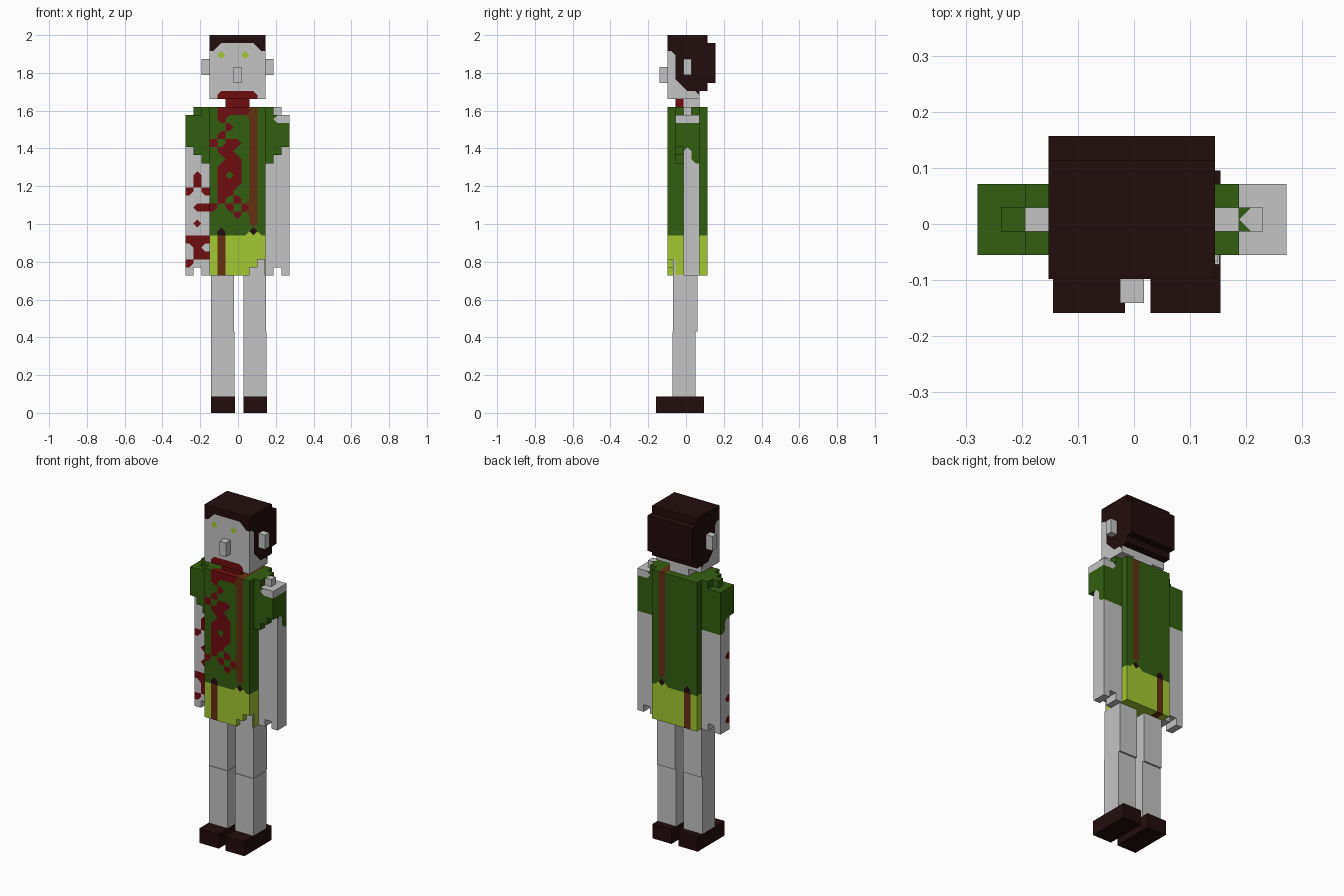
import bpy
import bmesh
from mathutils import Vector

if "Cube" in bpy.data.objects:
    bpy.data.objects.remove(bpy.data.objects["Cube"], do_unlink=True)

# Materials
COLOURS = {
    "skin grey": (0.55, 0.55, 0.55),
    "hair brown": (0.016, 0.004, 0.004),
    "shirt green": (0.034, 0.112, 0.005),
    "shorts lime": (0.366, 0.578, 0.032),
    "blood red": (0.156, 0.004, 0.005),
    "strap brown": (0.125, 0.031, 0.005),
}
SKIN, HAIR, GREEN, LIME, RED, BROWN = range(6)
materials = []
for name, rgb in COLOURS.items():
    mat = bpy.data.materials.new(name)
    mat.use_nodes = True
    mat.diffuse_color = (*rgb, 1)
    bsdf = mat.node_tree.nodes["Principled BSDF"]
    bsdf.inputs["Base Color"].default_value = (*rgb, 1)
    bsdf.inputs["Roughness"].default_value = 0.9
    materials.append(mat)

# Shared block grid: i to the right, j to the back, k down from the top
V = 0.0424
X0, Y0, TOP = -0.152, -0.098, 2.0
CHEST = 9


def to_world(p):
    return Vector((X0 + V * p.x, Y0 + V * p.y, TOP - V * p.z))


def finish(name, bm):
    mesh = bpy.data.meshes.new(name)
    bm.to_mesh(mesh)
    bm.free()
    for mat in materials:
        mesh.materials.append(mat)
    obj = bpy.data.objects.new(name, mesh)
    bpy.context.collection.objects.link(obj)
    return obj


def corner_colour(cells, c, n, du, dw):
    """Painted corners take the colour that most of the four cells share."""
    own = cells[c]
    found = [own]
    for d in (du, dw, du + dw):
        q = Vector(c) + d
        near, above = tuple(map(int, q)), tuple(map(int, q + n))
        if near in cells and above not in cells:
            found.append(cells[near])
    best = max(sorted(set(found)), key=found.count)
    return best if found.count(best) > found.count(own) else own


def blocks(name, ranges, rule):
    """Outer faces of all grid cells for which the rule gives a colour."""
    cells = {}
    for i in range(*ranges[0]):
        for j in range(*ranges[1]):
            for k in range(*ranges[2]):
                colour = rule(i, j, k)
                if colour is not None:
                    cells[i, j, k] = colour
    bm = bmesh.new()
    axes = [Vector((1, 0, 0)), Vector((0, 1, 0)), Vector((0, 0, 1))]

    def face(points, colour, n):
        f = bm.faces.new([bm.verts.new(to_world(p)) for p in points])
        f.material_index = colour
        f.normal_update()
        if f.normal.dot(Vector((n.x, n.y, -n.z))) < 0:
            f.normal_flip()

    for c, own in cells.items():
        for a in range(3):
            u, w = axes[a - 1], axes[a - 2]
            for n in (axes[a], -axes[a]):
                if tuple(map(int, Vector(c) + n)) in cells:
                    continue
                mid = Vector(c) + (axes[0] + axes[1] + axes[2] + n) / 2
                dirs = [(-u, -w), (u, -w), (u, w), (-u, w)]
                cols = [corner_colour(cells, c, n, *d) for d in dirs]
                pts = [mid + (d[0] + d[1]) / 2 for d in dirs]
                if all(q == own for q in cols):
                    face(pts, own, n)
                    continue
                halves = [(pts[m] + pts[m - 1]) / 2 for m in range(4)]
                face(halves, own, n)
                for m in range(4):
                    face([halves[m], pts[m], halves[(m + 1) % 4]], cols[m], n)
    bmesh.ops.remove_doubles(bm, verts=bm.verts, dist=0.0001)
    return finish(name, bm)


def box(name, x, y, z, colour):
    bm = bmesh.new()
    bmesh.ops.create_cube(bm, size=1)
    for v in bm.verts:
        v.co = [lo + (hi - lo) * (t + 0.5) for t, (lo, hi) in zip(v.co, (x, y, z))]
    for f in bm.faces:
        f.material_index = colour
    return finish(name, bm)


# Head with hair, eyes and bloody mouth
def head_rule(i, j, k):
    side = i in (0, 6)
    if j == 5:
        return HAIR if 1 <= k <= 5 else None
    if j == 4:
        return HAIR if k <= 6 else None
    if k == 0 or (side and k <= (1, 5, 6, 6)[j]):
        return HAIR
    if j == 0 and k == 2 and i in (1, 4):
        return LIME
    if j == 0 and k == 7 and 1 <= i <= 5:
        return RED
    return SKIN


blocks("head", ((0, 7), (0, 6), (0, 8)), head_rule)
blocks("nose", ((3, 4), (-1, 0), (4, 6)), lambda i, j, k: SKIN)
blocks("left_ear", ((7, 8), (2, 3), (3, 5)), lambda i, j, k: SKIN)
blocks("right_ear", ((-1, 0), (2, 3), (3, 5)), lambda i, j, k: SKIN)
blocks("neck", ((2, 5), (1, 4), (8, 9)), lambda i, j, k: RED if j == 1 else SKIN)

# Torso: shirt, shorts, straps and splashes; columns of blood for each row
CHEST_BLOOD = "1234 1 2 1 023 12 23 123 13 123 12 13 024 3".split()


def torso_rule(i, j, k):
    r = k - CHEST
    if j == 0 and (r, i) in ((20, 5), (20, 6), (19, 6)):
        return None
    if r == 15 and i in (1, 5):
        return HAIR
    if (i == 5 and r < 15) or (i == 1 and r > 15):
        return BROWN
    if j == 0 and r < len(CHEST_BLOOD) and str(i) in CHEST_BLOOD[r]:
        return RED
    return GREEN if r < 16 else LIME


blocks("torso", ((0, 7), (0, 5), (CHEST, CHEST + 21)), torso_rule)

# Arms: a counts outward from the body; blood columns start at row 8
ARM_BLOOD = "1 1 02 - 01 - 1 - 012 1 01 2 -".split()


def arm_rule(is_left):
    def rule(i, j, k):
        a = i - 7 if is_left else -1 - i
        r = k - CHEST
        cuff = 7 if j == 3 else 7 - a
        if r == 0 and not (a == 0 or (a == 1 and j == 2)):
            return None
        if (j == 1 and r >= cuff) or (r == 20 and a == 1):
            return None
        if r < cuff:
            return SKIN if is_left and r < 2 and a > 0 else GREEN
        if not is_left and j == 2 and r >= 8 and str(a) in ARM_BLOOD[r - 8]:
            return RED
        return SKIN
    return rule


for side, is_left, cols in (("left", True, (7, 10)), ("right", False, (-3, 0))):
    blocks(side + "_arm", (cols, (1, 4), (CHEST, CHEST + 21)), arm_rule(is_left))

# Legs and shoes
for side, x0, x1 in (("left", 0.03, 0.152), ("right", -0.143, -0.018)):
    box(side + "_thigh", (x0, x1 - 0.003), (-0.068, 0.06), (0.43, 0.73), SKIN)
    box(side + "_hip", (x0, min(x1, 0.143)), (-0.068, 0.06), (0.73, 0.814), SKIN)
    box(side + "_shin", (x0, x1), (-0.072, 0.05), (0.085, 0.43), SKIN)
    box(side + "_shoe", (x0 - 0.001, x1 + 0.002), (-0.159, 0.095), (0, 0.087), HAIR)
